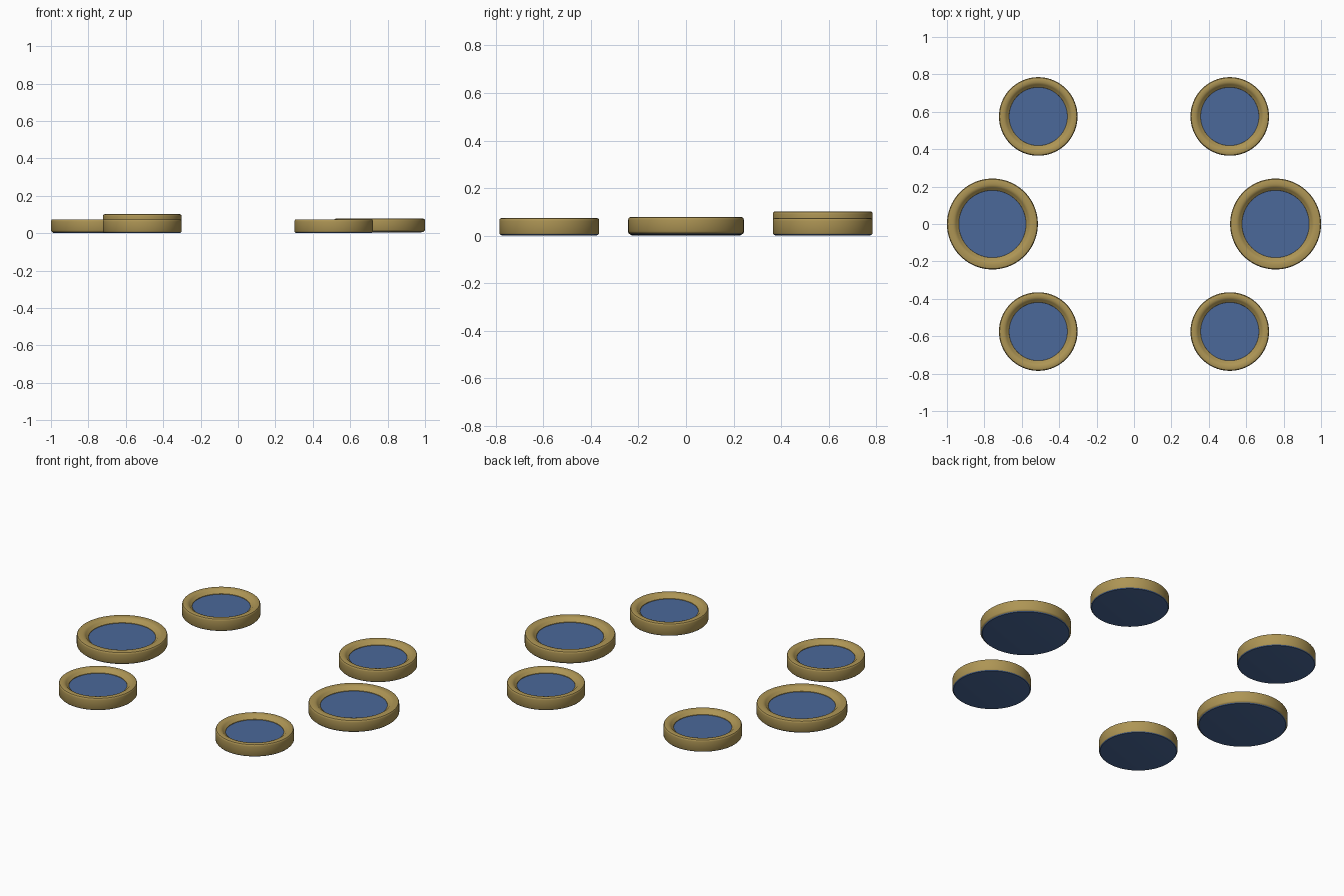
import bpy, bmesh, math
from mathutils import Vector

if "Cube" in bpy.data.objects:
    bpy.data.objects.remove(bpy.data.objects["Cube"])

SEGMENTS = 96

def material(name, color):
    m = bpy.data.materials.new(name)
    m.diffuse_color = color
    m.use_nodes = True
    m.node_tree.nodes["Principled BSDF"].inputs["Base Color"].default_value = m.diffuse_color
    return m

GOLD = material("gold_rim", (0.42, 0.30, 0.09, 1))
BLUE = material("blue_inlay", (0.07, 0.14, 0.32, 1))

def lathe(name, profile, location, mat, closed):
    """Spin an (r, z) profile around z."""
    bm = bmesh.new()
    verts = [bm.verts.new((r, 0, z)) for r, z in profile]
    pairs = list(zip(verts, verts[1:])) + ([(verts[-1], verts[0])] if closed else [])
    edges = [bm.edges.new(p) for p in pairs]
    bmesh.ops.spin(bm, geom=verts + edges, cent=(0, 0, 0), axis=(0, 0, 1),
                   angle=math.tau, steps=SEGMENTS, use_duplicate=False)
    bmesh.ops.remove_doubles(bm, verts=bm.verts, dist=1e-5)
    bmesh.ops.recalc_face_normals(bm, faces=bm.faces)
    me = bpy.data.meshes.new(name)
    bm.to_mesh(me)
    bm.free()
    me.materials.append(mat)
    ob = bpy.data.objects.new(name, me)
    ob.location = Vector(location)
    bpy.context.collection.objects.link(ob)
    bpy.ops.object.select_all(action='DESELECT')
    ob.select_set(True)
    bpy.context.view_layer.objects.active = ob
    bpy.ops.object.shade_smooth_by_angle(angle=math.radians(32))

def pad(name, x, y, lift, r, rim, bevel):
    top, floor, inner = 0.074, 0.051, r - rim
    # raised rim with rounded shoulders and a sloping inner wall
    lathe(name + "_rim", [
        (inner - 0.016, floor - 0.006), (inner - 0.015, floor + 0.003),
        (inner, top - 0.008), (inner + 0.004, top - 0.004), (inner + 0.012, top - 0.001),
        (inner + 0.020, top), (r - 0.010, top), (r - 0.004, top - 0.002),
        (r - 0.001, top - 0.006), (r, top - 0.012), (r, 0.007 + bevel),
        (r - bevel * 0.4, 0.007 + bevel * 0.3), (r - bevel, 0.006),
        (inner - 0.016, 0.006)], (x, y, lift), GOLD, True)
    # recessed blue disc and underside plate
    base = r - bevel
    lathe(name + "_inlay", [
        (0, floor), (inner - 0.012, floor), (inner - 0.012, 0.007),
        (base, 0.006), (base - 0.004, 0.002), (base - 0.02, 0.0), (0, 0)],
        (x, y, lift), BLUE, False)

# two large side pads
for side, sx, lift in (("left", -1, 0.0), ("right", 1, 0.004)):
    pad("large_pad_" + side, sx * 0.757, 0, lift, 0.243, 0.048, 0.007)

# four small corner pads; the back left one sits higher
for end, sy in (("front", -1), ("back", 1)):
    for side, sx in (("left", -1), ("right", 1)):
        lift = 0.028 if (sx < 0 and sy > 0) else 0.0
        pad(f"small_pad_{end}_{side}", sx * 0.512, sy * 0.575, lift, 0.21, 0.039, 0.002)
